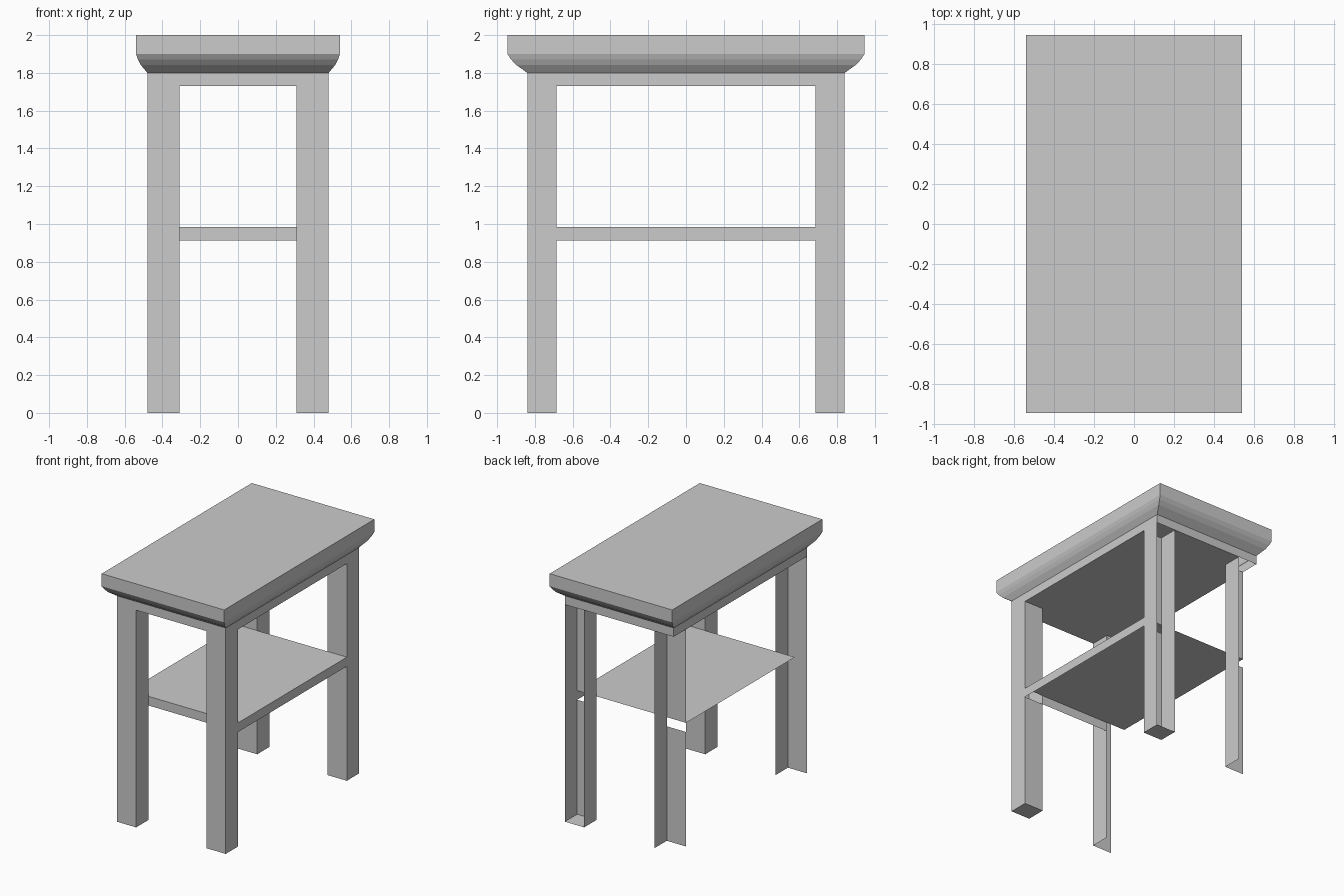
import bpy, bmesh

if "Cube" in bpy.data.objects:
    bpy.data.objects.remove(bpy.data.objects["Cube"])

XO, XI = 0.48, 0.31        # leg outer / inner x
YO, YI = 0.84, 0.685       # leg outer / inner y
SB, ST = 0.912, 0.985      # shelf bottom / top
AB, AT = 1.73, 1.80        # apron bottom / top


def finish(name, bm):
    bmesh.ops.remove_doubles(bm, verts=bm.verts, dist=1e-5)
    me = bpy.data.meshes.new(name)
    bm.to_mesh(me)
    bm.free()
    ob = bpy.data.objects.new(name, me)
    bpy.context.collection.objects.link(ob)
    return ob


def panel(bm, axis, sign, at, a, b):
    """Flat rectangle facing sign*axis; a and b are ranges on the next two axes."""
    corners = [(a[0], b[0]), (a[1], b[0]), (a[1], b[1]), (a[0], b[1])]
    verts = []
    for u, v in corners:
        co = [0, 0, 0]
        co[axis], co[(axis + 1) % 3], co[(axis + 2) % 3] = at, u, v
        verts.append(bm.verts.new(co))
    bm.faces.new(verts if sign > 0 else verts[::-1])


def rings(name, profile, cap_top=False):
    """Rectangular rings (half x, half y, z) joined into a shell."""
    bm = bmesh.new()
    prev = None
    for x, y, z in profile:
        ring = [bm.verts.new((sx * x, sy * y, z))
                for sx, sy in ((-1, -1), (1, -1), (1, 1), (-1, 1))]
        if prev:
            for i in range(4):
                j = (i + 1) % 4
                bm.faces.new((prev[i], prev[j], ring[j], ring[i]))
        prev = ring
    if cap_top:
        bm.faces.new(prev)
    return finish(name, bm)


# Table top with curved moulding below its edge
rings("table_top", [(XO, YO, AT), (0.515, 0.90, 1.843), (0.53, 0.927, 1.872),
                    (0.54, 0.945, 1.90), (0.54, 0.945, 2.0)], cap_top=True)

# Apron band under the top, with its cross-shaped underside between the legs
rings("apron", [(XO, YO, AB), (XO, YO, AT)])
bm = bmesh.new()
panel(bm, 2, -1, AB, (-XO, XO), (-YI, YI))
for s in (-1, 1):
    panel(bm, 2, -1, AB, (-XI, XI), tuple(sorted((s * YI, s * YO))))
finish("apron_underside", bm)

# Legs: the left and back outer sides are open, as the views show
for sx, xname in ((-1, "left"), (1, "right")):
    for sy, yname in ((-1, "front"), (1, "back")):
        bm = bmesh.new()
        xr = tuple(sorted((sx * XI, sx * XO)))
        yr = tuple(sorted((sy * YI, sy * YO)))
        panel(bm, 0, -sx, sx * XI, yr, (0, AB))            # inner x side
        if sx > 0:
            panel(bm, 0, 1, XO, yr, (0, AB))               # outer right side
            panel(bm, 2, -1, 0, xr, yr)                    # foot
        if sy < 0:
            panel(bm, 1, -1, -YO, (0, AB), xr)             # front side
        if sx > 0 or sy > 0:
            for zr in ((0, SB), (ST, AB)):                 # inner y side, split by shelf
                panel(bm, 1, -sy, sy * YI, zr, xr)
        finish(f"{yname}_{xname}_leg", bm)

# Shelf board with front and right edge strips
bm = bmesh.new()
panel(bm, 2, 1, ST, (-XO, XO), (-YI, YI))
panel(bm, 1, -1, -YI, (SB, ST), (-XI, XI))
panel(bm, 0, 1, XO, (-YI, YI), (SB, ST))
finish("shelf", bm)
